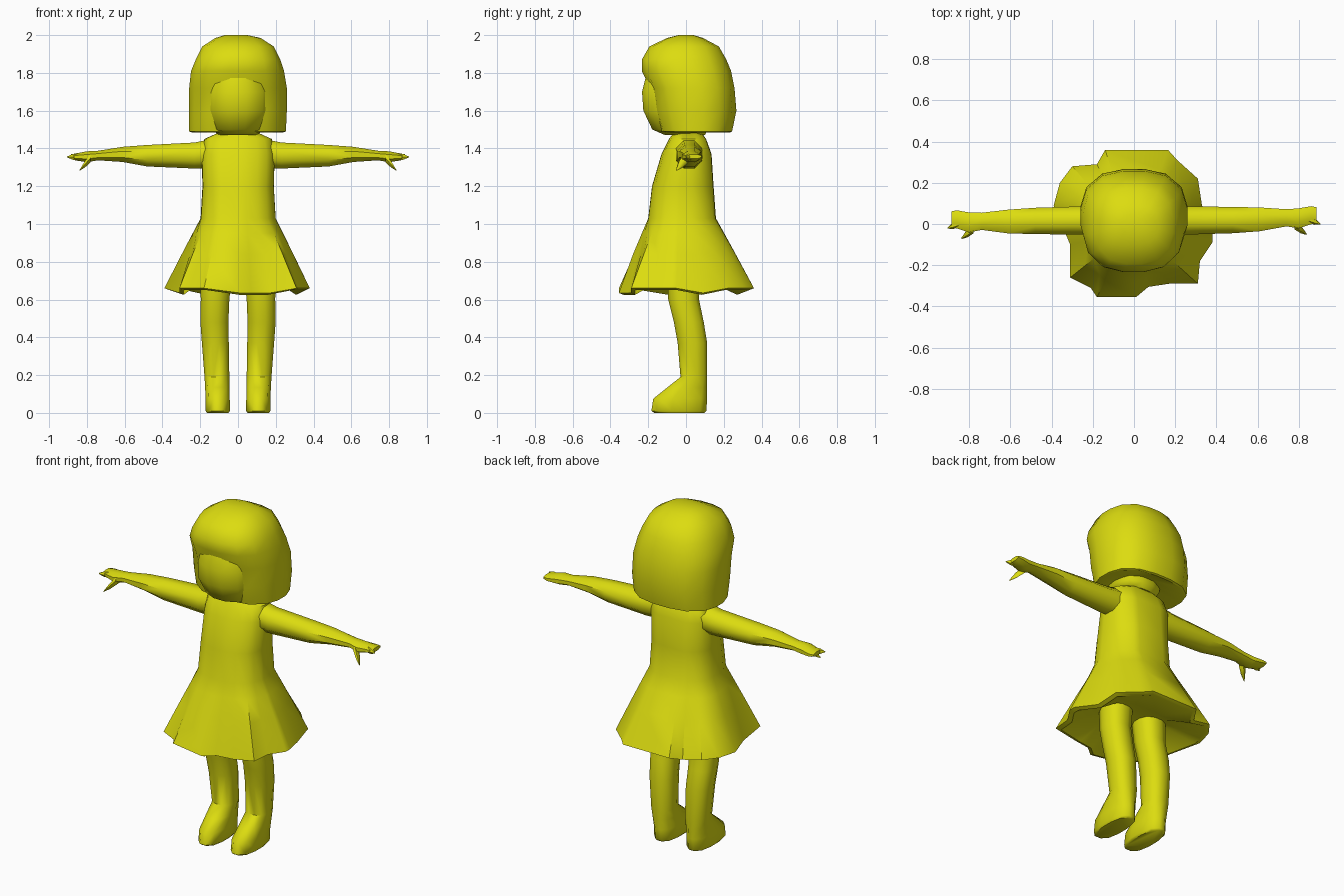
import bpy, bmesh, math

if "Cube" in bpy.data.objects:
    bpy.data.objects.remove(bpy.data.objects["Cube"])

yellow = bpy.data.materials.new("yellow")
yellow.diffuse_color = (0.72, 0.72, 0.005, 1)
yellow.use_nodes = True
yellow.node_tree.nodes["Principled BSDF"].inputs["Base Color"].default_value = yellow.diffuse_color


def build(name, rings, angle=50):
    """Skin a list of equal-length point rings and cap both ends."""
    bm = bmesh.new()
    rows = [[bm.verts.new(p) for p in ring] for ring in rings]
    n = len(rows[0])
    for a, b in zip(rows, rows[1:]):
        for i in range(n):
            j = (i + 1) % n
            bm.faces.new((a[i], a[j], b[j], b[i]))
    bm.faces.new(rows[0][::-1])
    bm.faces.new(rows[-1])
    bmesh.ops.recalc_face_normals(bm, faces=bm.faces)
    mesh = bpy.data.meshes.new(name)
    bm.to_mesh(mesh)
    bm.free()
    mesh.materials.append(yellow)
    ob = bpy.data.objects.new(name, mesh)
    bpy.context.collection.objects.link(ob)
    bpy.ops.object.select_all(action='DESELECT')
    ob.select_set(True)
    bpy.context.view_layer.objects.active = ob
    bpy.ops.object.shade_smooth_by_angle(angle=math.radians(angle))
    return ob


def oval(u0, u1, v0, v1, angles, power=2.0):
    """Rounded outline filling the given box."""
    pts = []
    for t in angles:
        c, s = math.cos(t), math.sin(t)
        k = (abs(c) ** power + abs(s) ** power) ** (-1 / power)
        pts.append(((u0 + u1) / 2 + (u1 - u0) / 2 * c * k,
                    (v0 + v1) / 2 + (v1 - v0) / 2 * s * k))
    return pts


def even(n, start=0.0):
    return [start + 2 * math.pi * i / n for i in range(n)]


def stack(rows, angles, power=2.0):
    """Rows of z, x0, x1, y0, y1 become horizontal rings."""
    return [[(x, y, r[0]) for x, y in oval(*r[1:], angles, power)] for r in rows]


# Bobbed hair with a hollowed underside
build("hair", stack([
    (1.53, -.10, .10, -.06, .12),
    (1.485, -.245, .24, -.12, .235),
    (1.49, -.26, .255, -.14, .245),
    (1.60, -.26, .26, -.175, .268),
    (1.72, -.26, .26, -.19, .258),
    (1.81, -.25, .245, -.235, .24),
    (1.87, -.225, .225, -.235, .215),
    (1.94, -.19, .19, -.195, .175),
    (1.985, -.12, .12, -.10, .09),
    (2.00, -.07, .05, -.04, .04)], even(16, math.pi / 16), 2.6), 45)

# Face showing below the fringe
build("face", stack([
    (1.47, -.10, .10, -.11, .10),
    (1.50, -.14, .14, -.18, .12),
    (1.60, -.17, .17, -.228, .12),
    (1.70, -.17, .17, -.235, .12),
    (1.78, -.15, .15, -.215, .12),
    (1.87, -.09, .09, -.19, .10)], even(12, math.pi / 12), 2.6))

build("neck", stack([
    (1.42, -.11, .11, -.08, .10),
    (1.49, -.08, .08, -.06, .08),
    (1.57, -.08, .08, -.06, .08)], even(10)))

# Dress: bodice ovals flaring into a pleated hem outline
hem = [(.38, -.05), (.33, .09), (.31, .22), (.21, .31), (.165, .36), (-.14, .36),
       (-.18, .29), (-.30, .28), (-.36, .20), (-.39, .09), (-.31, -.10),
       (-.31, -.26), (-.21, -.31), (-.18, -.355), (.01, -.355), (.07, -.305),
       (.17, -.29), (.31, -.29), (.32, -.18), (.38, -.09)]
around = [math.atan2(y, x) for x, y in hem]
waist = oval(-.20, .20, -.20, .165, around, 2.5)


def flare(t, z):
    return [(w[0] + (h[0] - w[0]) * t, w[1] + (h[1] - w[1]) * t, z)
            for w, h in zip(waist, hem)]


bodice = stack([
    (1.49, -.09, .09, -.06, .08),
    (1.45, -.18, .18, -.09, .11),
    (1.37, -.195, .195, -.13, .14),
    (1.20, -.19, .19, -.18, .152)], around, 2.5)
# The hem dips a little where the pleats come nearer the body
rim = [(x, y, .66 if math.hypot(x, y) > .36 else .635) for x, y in hem]
under = [(x * .93, y * .93, z - .01) for x, y, z in rim]
inside = stack([(.72, -.20, .20, -.14, .12)], around)
build("dress", bodice + [flare(0, 1.03), flare(.22, .95), flare(.52, .84),
                         rim, under] + inside, 40)

# Legs with shoes and arms with hands, one pair each
for side, label in ((-1, "left"), (1, "right")):
    leg = stack([
        (.74, .03, .20, -.10, .07),
        (.60, .045, .198, -.095, .07),
        (.48, .05, .20, -.065, .095),
        (.37, .048, .192, -.045, .113),
        (.19, .045, .178, -.03, .113),
        (.135, .045, .175, -.10, .113),
        (.075, .043, .172, -.175, .113),
        (.01, .042, .172, -.185, .11),
        (.0, .05, .165, -.17, .10)], even(12, math.pi / 12), 2.6)
    build(label + "_leg", [[(side * x, y, z) for x, y, z in r] for r in leg])

    # Arm rows: x, y0, y1, z0, z1
    shift = -.02 if side < 0 else 0
    arm = [(.12, -.06, .09, 1.29, 1.46), (.23, -.058, .092, 1.288, 1.437),
           (.48, -.05, .088, 1.30, 1.423), (.61, -.04, .085, 1.325, 1.412),
           (.74, -.015, .075, 1.335, 1.39), (.80, -.025, .08, 1.325, 1.387),
           (.86, -.005, .09, 1.335, 1.375), (.885, .0, .085, 1.345, 1.37)]
    rings = []
    for x, y0, y1, z0, z1 in arm:
        bend = shift * min(1, max(0, (x - .4) / .4))
        rings.append([(side * x, y + bend, z)
                      for y, z in oval(y0, y1, z0, z1, even(8, math.pi / 8))])
    build(label + "_arm", rings)

    # Fingertip and thumb: small tapered spikes
    for part, base, tip, r in (
            ("fingers", (.85, .025, 1.355), (.905, .0, 1.355), .018),
            ("thumb", (.78, .0, 1.35), (.838, -.05, 1.285), .022)):
        spike = []
        for t, k in ((0, 1.2), (.5, .9), (1, .15)):
            c = [a + (b - a) * t for a, b in zip(base, tip)]
            spike.append([(side * c[0], c[1] + shift + r * k * math.cos(a),
                           c[2] + r * k * math.sin(a)) for a in even(6)])
        build(label + "_" + part, spike)
